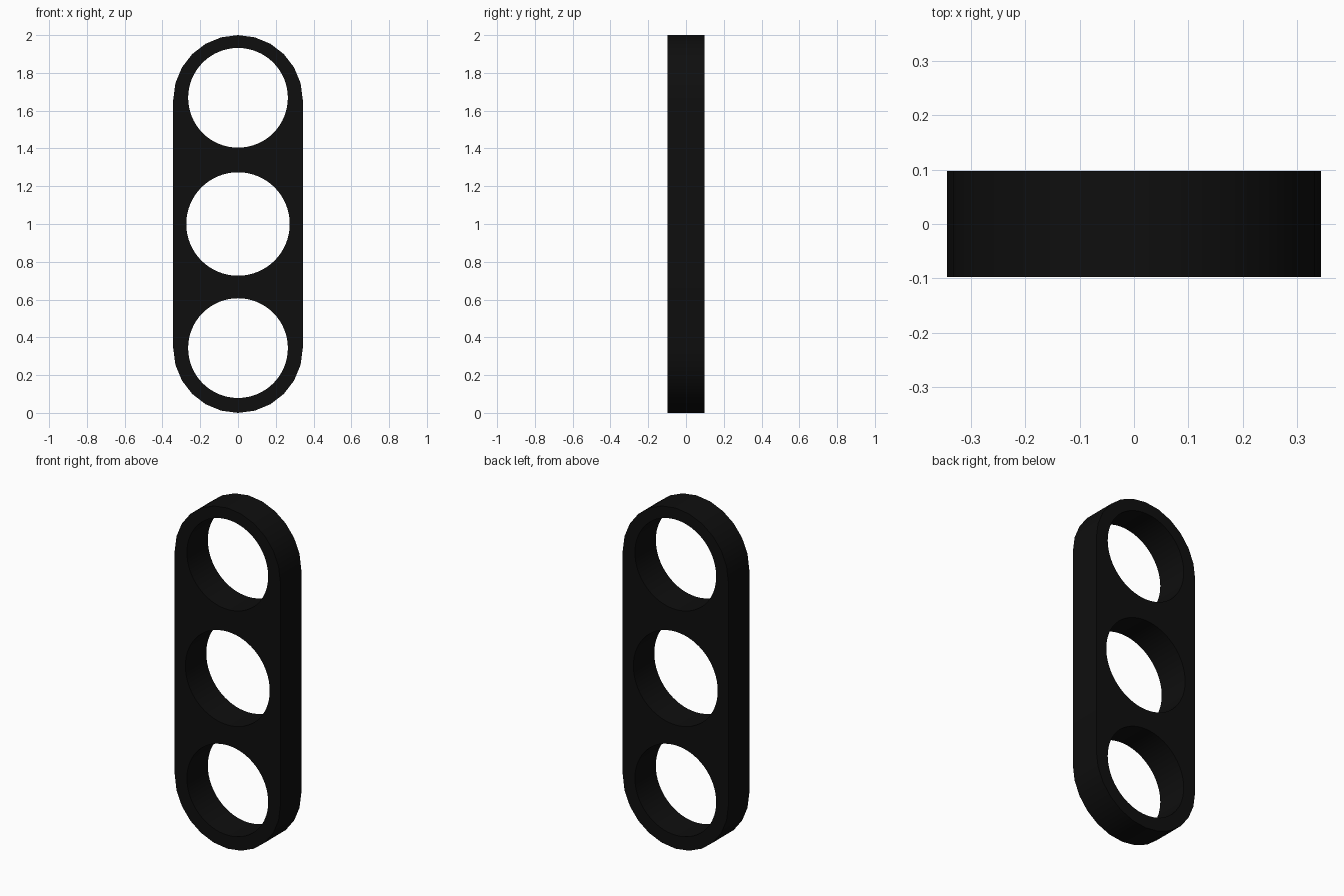
import bpy, bmesh
from math import sin, cos, pi, radians
from mathutils import Matrix

if "Cube" in bpy.data.objects:
    bpy.data.objects.remove(bpy.data.objects["Cube"])

HALF_WIDTH, HALF_DEPTH = 0.343, 0.097
HOLES = [(0.343, 0.264), (1.0, 0.274), (1.668, 0.264)]  # centre height, radius


def arc(cz, r, start, end, steps):
    return [(r * cos(start + (end - start) * i / steps),
             cz + r * sin(start + (end - start) * i / steps)) for i in range(steps + 1)]


def add_loop(curve, points):
    spline = curve.splines.new('POLY')
    spline.points.add(len(points) - 1)
    for p, (x, z) in zip(spline.points, points):
        p.co = (x, z, 0, 1)
    spline.use_cyclic_u = True


# Stadium outline with three round openings, as a filled extruded profile
profile = bpy.data.curves.new("plate_profile", 'CURVE')
profile.dimensions = '2D'
profile.fill_mode = 'BOTH'
profile.extrude = HALF_DEPTH
add_loop(profile, arc(2 - HALF_WIDTH, HALF_WIDTH, 0, pi, 12)
         + arc(HALF_WIDTH, HALF_WIDTH, pi, 2 * pi, 12))
for cz, r in HOLES:
    add_loop(profile, arc(cz, r, 0, 2 * pi, 64)[:-1])

# Turn the profile into an upright solid mesh
helper = bpy.data.objects.new("profile_helper", profile)
bpy.context.collection.objects.link(helper)
bpy.context.view_layer.update()
mesh = bpy.data.meshes.new_from_object(
    helper.evaluated_get(bpy.context.evaluated_depsgraph_get()))
bpy.data.objects.remove(helper)

bm = bmesh.new()
bm.from_mesh(mesh)
bmesh.ops.remove_doubles(bm, verts=bm.verts, dist=0.0001)
bm.transform(Matrix.Rotation(radians(90), 4, 'X'))
bmesh.ops.recalc_face_normals(bm, faces=bm.faces)
bm.to_mesh(mesh)
bm.free()

black = bpy.data.materials.new("black")
black.diffuse_color = (0.0045, 0.0045, 0.0045, 1)
black.use_nodes = True
black.node_tree.nodes["Principled BSDF"].inputs["Base Color"].default_value = black.diffuse_color
mesh.materials.clear()
mesh.materials.append(black)

plate = bpy.data.objects.new("three_hole_plate", mesh)
bpy.context.collection.objects.link(plate)
bpy.context.view_layer.objects.active = plate
plate.select_set(True)
bpy.ops.object.shade_smooth_by_angle(angle=radians(30))
